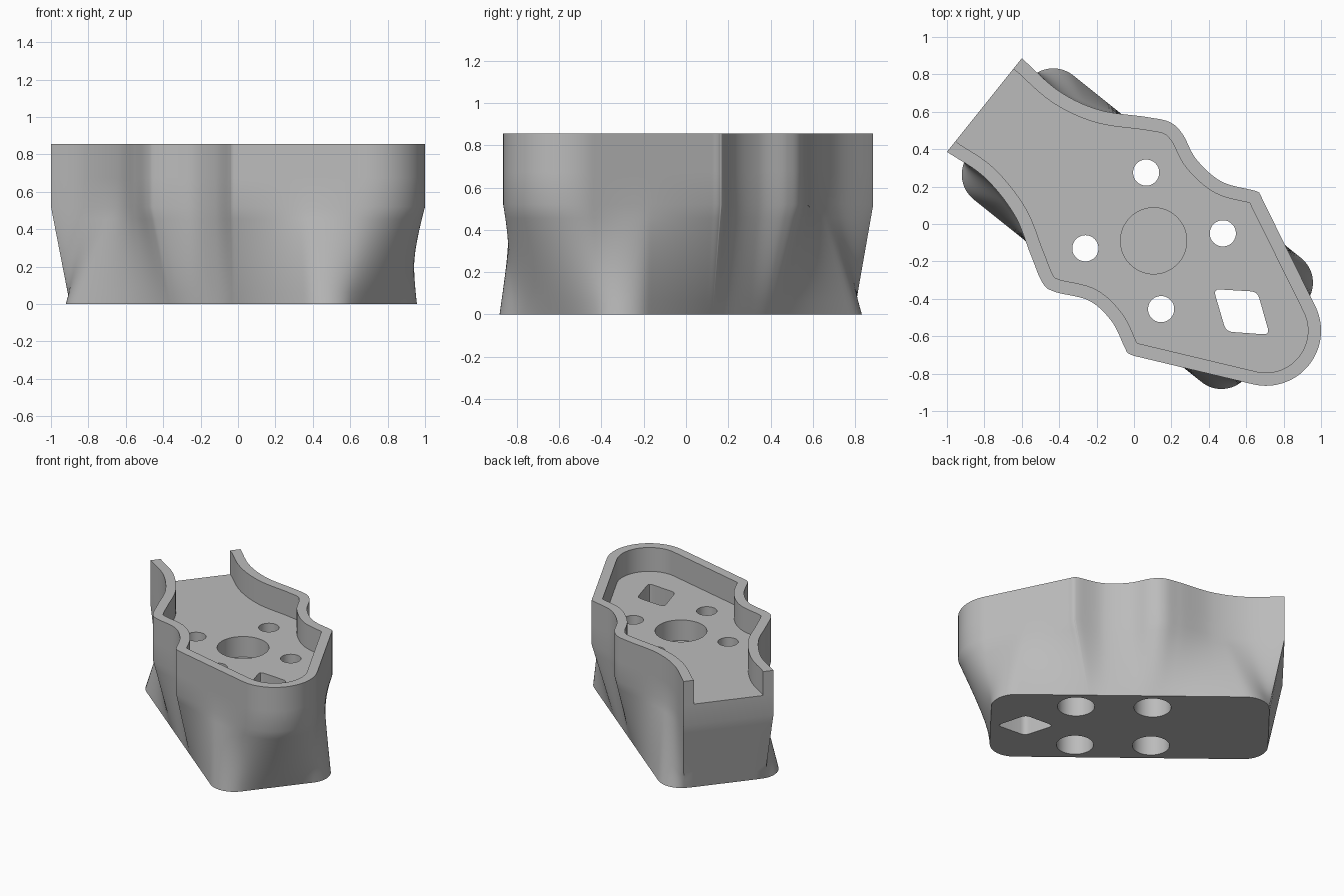
import bpy, bmesh, math
from mathutils import Vector

if "Cube" in bpy.data.objects:
    bpy.data.objects.remove(bpy.data.objects["Cube"])

TOP, FLOOR, LOFT, BORE = 0.855, 0.675, 0.52, 0.5   # rim, tray floor, flare top, bore depth
WALL = 0.07

grey = bpy.data.materials.new("plain grey")
grey.diffuse_color = (0.5, 0.5, 0.5, 1)
grey.use_nodes = True
grey.node_tree.nodes["Principled BSDF"].inputs["Base Color"].default_value = grey.diffuse_color
bm = bmesh.new()


def spline(pts, n=12):
    """Smooth curve through the points."""
    p = [Vector(q) for q in pts]
    p = [2 * p[0] - p[1]] + p + [2 * p[-1] - p[-2]]
    out = []
    for a, b, c, d in zip(p, p[1:], p[2:], p[3:]):
        for i in range(n):
            t = i / n
            out.append(0.5 * (2 * b + (c - a) * t + (2 * a - 5 * b + 4 * c - d) * t * t
                              + (3 * b - a - 3 * c + d) * t ** 3))
    return out + [p[-2]]


def line(a, b, n):
    """Points between a and b, without the ends."""
    return [a.lerp(b, i / n) for i in range(1, n)]


def rounded(pts, r, n=4):
    """Polygon with softened corners."""
    out, p = [], [Vector(q) for q in pts]
    for i, c in enumerate(p):
        a = c + (p[i - 1] - c).normalized() * r
        b = c + (p[(i + 1) % len(p)] - c).normalized() * r
        out += [a.lerp(c, k / n).lerp(c.lerp(b, k / n), k / n) for k in range(n + 1)]
    return out


def circle(c, r, n=48):
    return [Vector((c[0] + r * math.cos(2 * math.pi * i / n),
                    c[1] + r * math.sin(2 * math.pi * i / n))) for i in range(n)]


def wall(lo, z0, hi, z1, closed=True, flip=False):
    """Strip of faces between two outlines; flip makes it face inwards."""
    a = [bm.verts.new((p.x, p.y, z0)) for p in lo]
    b = [bm.verts.new((p.x, p.y, z1)) for p in hi]
    for i in range(len(a) if closed else len(a) - 1):
        j = (i + 1) % len(a)
        f = [a[i], a[j], b[j], b[i]]
        bm.faces.new(f[::-1] if flip else f)


def cap(loops, z, up=True):
    """Flat face; every outline after the first is a hole."""
    edges = []
    for loop in loops:
        v = [bm.verts.new((p.x, p.y, z)) for p in loop]
        edges += [bm.edges.new((v[i - 1], v[i])) for i in range(len(v))]
    res = bmesh.ops.triangle_fill(bm, use_beauty=True, use_dissolve=False,
                                  edges=edges, normal=(0, 0, 1))
    for f in res["geom"]:
        if isinstance(f, bmesh.types.BMFace):
            f.normal_update()
            if (f.normal.z > 0) != up:
                f.normal_flip()


# Tray outline, counter-clockwise from one side of the open end to the other
left = spline([(-1, .386), (-.8, .25), (-.64, .05), (-.553, -.163), (-.49, -.313),
               (-.425, -.362), (-.24, -.41), (-.12, -.52), (-.05, -.66), (-.033, -.69),
               (0, -.705)])
nose = [Vector((.705 + .295 * math.cos(math.radians(a)), -.57 + .295 * math.sin(math.radians(a))))
        for a in [-103.4 + 130.1 * i / 40 for i in range(41)]]
right = spline([(.69, .125), (.673, .16), (.645, .178), (.468, .227), (.334, .345), (.26, .48),
                (.19, .545), (.067, .572), (-.185, .61), (-.4, .71), (-.6, .886)])
side = left + line(left[-1], nose[0], 50) + nose + line(nose[-1], right[0], 50) + right
end_l, end_r = left[0].lerp(right[-1], .115), left[0].lerp(right[-1], .885)
end_line = line(end_r, end_l, 20)
outline = [end_l] + side + [end_r] + end_line

# Base outline: tilted rounded rectangle, matched to the tray outline by angle
U, V, C = Vector((.78, -.625)), Vector((.625, .78)), Vector((.018, -.025))
HA, HB, R = .95, .425, .17


def outside(p):
    d = p - C
    x, y = abs(d.dot(U)) - HA + R, abs(d.dot(V)) - HB + R
    return math.hypot(max(x, 0), max(y, 0)) + min(max(x, y), 0) > R


def base_point(p):
    d, lo, hi = p.normalized(), 0, 2
    for _ in range(30):
        m = (lo + hi) / 2
        if outside(d * m):
            hi = m
        else:
            lo = m
    return d * lo


base = [base_point(p) for p in outline]

# Inner line of the tray wall: outline moved inwards by the wall thickness
inner = []
for a, p, b in zip(side, side[1:], side[2:]):
    t = (b - a).normalized()
    q = p + Vector((-t.y, t.x)) * WALL
    if min((q - s).length for s in side) > WALL * .995 and (q - end_l).dot(U) > .02:
        inner.append(q)
inner = [end_l] + inner + [end_r]

# Flared base and outer walls
N = 8
for k in range(N):
    lo = [b.lerp(p, k / N) for b, p in zip(base, outline)]
    hi = [b.lerp(p, (k + 1) / N) for b, p in zip(base, outline)]
    wall(lo, LOFT * k / N, hi, LOFT * (k + 1) / N)
wall(outline, LOFT, outline, FLOOR)
rim = [end_l] + side + [end_r]
wall(rim, FLOOR, rim, TOP, closed=False)

# Inner walls and rim
wall(inner, FLOOR, inner, TOP, closed=False, flip=True)
cap([rim + inner[-2:0:-1]], TOP)

# Centre recess
hub = circle((.105, -.09), .177, 64)
wall(hub, LOFT, hub, FLOOR, flip=True)
cap([hub], LOFT)

# Cable slot
slot = rounded([(.425, -.348), (.492, -.575), (.725, -.592), (.66, -.362)], .035)
wall(slot, 0, slot, FLOOR, flip=True)

# Screw holes with wide lower bores
wides, thins = [], []
for c in [(.065, .275), (.475, -.05), (-.26, -.13), (.145, -.455)]:
    wide, thin = circle(c, .127), circle(c, .07)
    wall(wide, 0, wide, BORE, flip=True)
    wall(thin, BORE, thin, FLOOR, flip=True)
    cap([wide, thin], BORE, up=False)
    wides.append(wide)
    thins.append(thin)

# Tray floor and underside
cap([inner + end_line, hub, slot] + thins, FLOOR)
cap([base, slot] + wides, 0, up=False)

bmesh.ops.remove_doubles(bm, verts=bm.verts[:], dist=1e-5)
mesh = bpy.data.meshes.new("mount_body")
bm.to_mesh(mesh)
bm.free()
mesh.materials.append(grey)
body = bpy.data.objects.new("mount_body", mesh)
bpy.context.collection.objects.link(body)
bpy.context.view_layer.objects.active = body
body.select_set(True)
bpy.ops.object.shade_smooth_by_angle(angle=math.radians(30))
